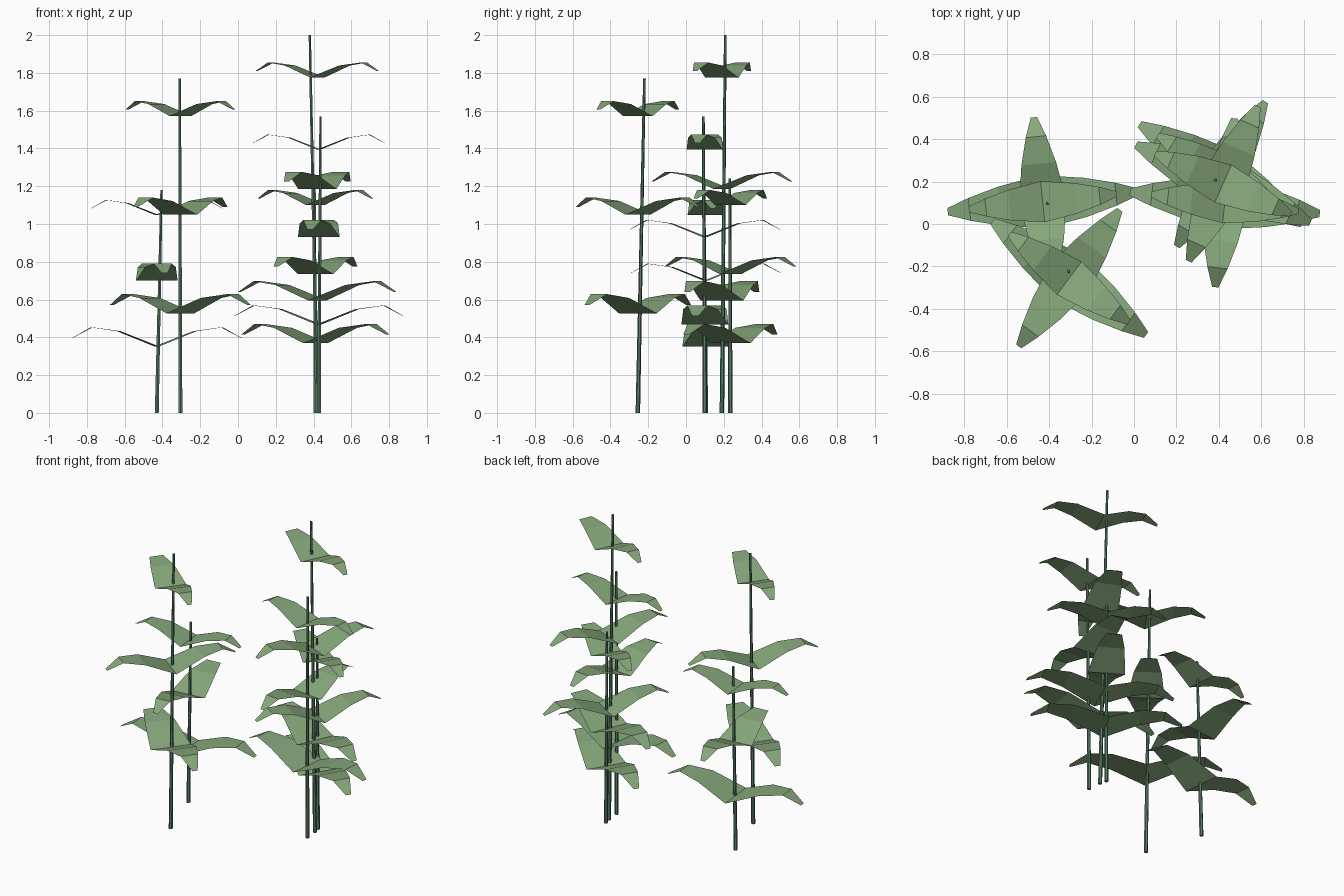
import bpy
import bmesh
from math import radians
from mathutils import Matrix, Vector

if "Cube" in bpy.data.objects:
    bpy.data.objects.remove(bpy.data.objects["Cube"], do_unlink=True)


def make_material(name, rgb):
    mat = bpy.data.materials.new(name)
    mat.use_nodes = True
    mat.diffuse_color = (*rgb, 1)
    bsdf = mat.node_tree.nodes["Principled BSDF"]
    bsdf.inputs["Base Color"].default_value = (*rgb, 1)
    bsdf.inputs["Roughness"].default_value = 0.9
    return mat


leaf_green = make_material("leaf_green", (0.24, 0.39, 0.20))
stem_green = make_material("stem_green", (0.10, 0.22, 0.14))


def add_object(name, bm, mat):
    mesh = bpy.data.meshes.new(name)
    bm.to_mesh(mesh)
    bm.free()
    mesh.materials.append(mat)
    obj = bpy.data.objects.new(name, mesh)
    bpy.context.collection.objects.link(obj)
    return obj


# Slender tapered stalk, sheared so it leans from base to tip
def add_stem(name, base, tip, height):
    bm = bmesh.new()
    bmesh.ops.create_cone(bm, cap_ends=True, segments=6,
                          radius1=0.012, radius2=0.007, depth=height)
    lean = Vector(tip) - Vector(base)
    for v in bm.verts:
        t = v.co.z / height + 0.5
        v.co.x += base[0] + lean.x * t
        v.co.y += base[1] + lean.y * t
        v.co.z = t * height
    return add_object(name, bm, stem_green)


# Half of a leaf pair: distance out, rise, width (for a leaf of length one)
LEAF = [(0, 0, 0.556), (0.45, 0.18, 0.41), (0.77, 0.225, 0.24), (1, 0.10, 0.075)]


# Two opposite drooping leaves as one folded sheet
def add_leaf_pair(name, base, z, angle, length):
    outline = [(-d, h, w) for d, h, w in reversed(LEAF[1:])] + LEAF
    bm = bmesh.new()
    rows = [[bm.verts.new((d, side * w / 2, h)) for side in (-1, 1)]
            for d, h, w in outline]
    for (a, b), (c, d) in zip(rows, rows[1:]):
        bm.faces.new((a, c, d, b))
    place = (Matrix.Translation((base[0], base[1], z))
             @ Matrix.Rotation(radians(angle), 4, 'Z')
             @ Matrix.Scale(length, 4))
    bm.transform(place)
    return add_object(name, bm, leaf_green)


# name, stem base, stem tip, height, angle of lowest leaves
PLANTS = [
    ("left_front", (-0.305, -0.255), (-0.308, -0.22), 1.77, -36.5),
    ("left_back", (-0.43, 0.105), (-0.405, 0.095), 1.18, 6),
    ("tall", (0.42, 0.19), (0.38, 0.208), 2.0, -24),
    ("middle", (0.428, 0.1), (0.437, 0.092), 1.57, -6.5),
    ("short", (0.41, 0.235), (0.405, 0.232), 1.24, -31.5),
]
# height fraction, turn and length of each level of leaves
LEVELS = [("lower", 0.298, 0, 0.45), ("middle", 0.593, 90, 0.40), ("upper", 0.888, 0, 0.35)]

for plant, base, tip, height, angle in PLANTS:
    add_stem(plant + "_stem", base, tip, height)
    for level, share, turn, length in LEVELS:
        add_leaf_pair(f"{plant}_{level}_leaves", base, share * height, angle + turn, length)
